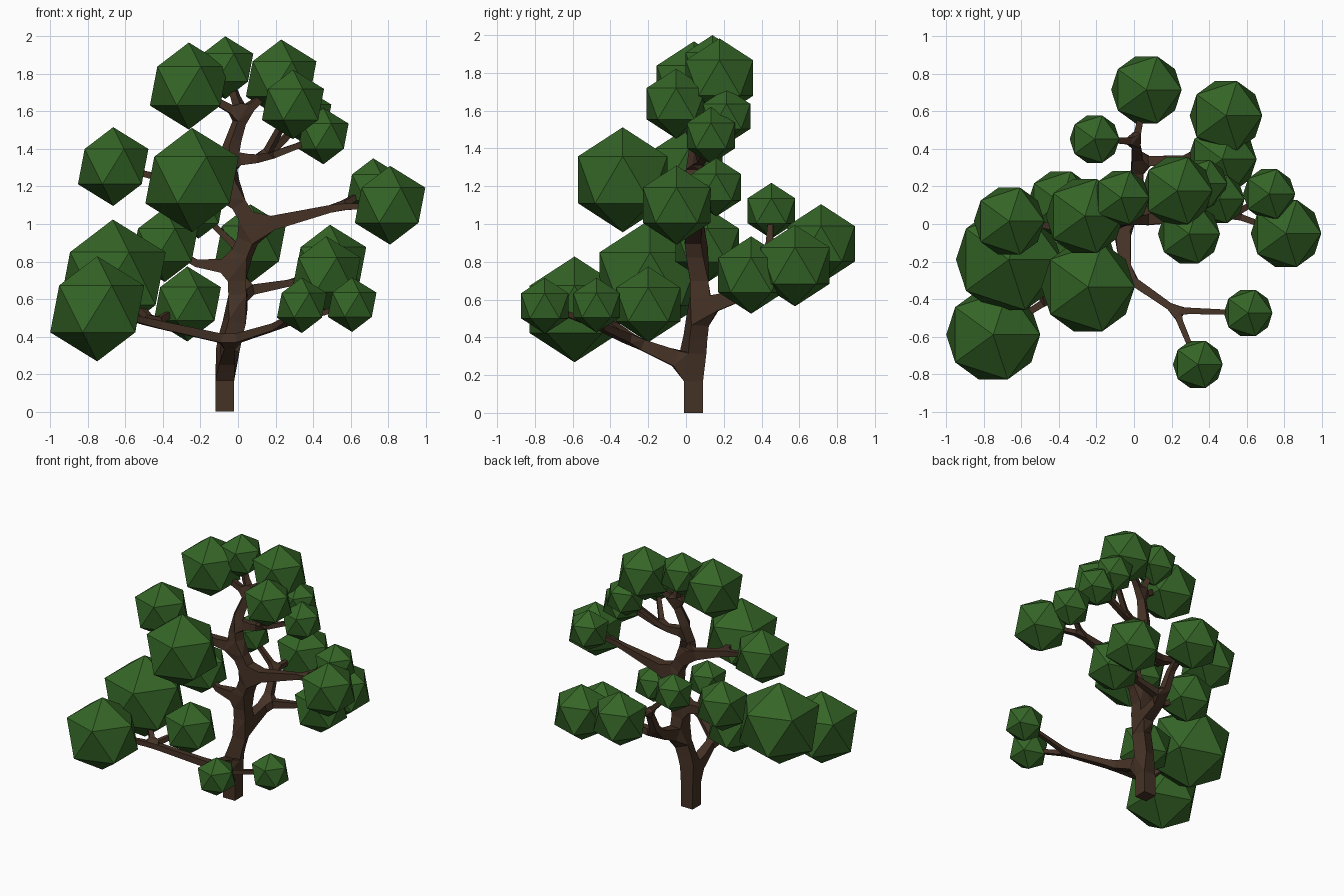
import bpy

if "Cube" in bpy.data.objects:
    bpy.data.objects.remove(bpy.data.objects["Cube"])

def material(name, rgb):
    m = bpy.data.materials.new(name)
    m.diffuse_color = (*rgb, 1)
    m.use_nodes = True
    m.node_tree.nodes["Principled BSDF"].inputs["Base Color"].default_value = m.diffuse_color
    return m

leaf = material("leaf_green", (0.035, 0.13, 0.02))
bark = material("bark_brown", (0.06, 0.032, 0.019))

# Leaf clumps: name -> x, y, z, radius
clumps = {
    "low_a": (-.75, -.59, .548, .28), "low_b": (-.667, -.19, .709, .315),
    "low_c": (-.27, -.2, .574, .2),
    "front_a": (.34, -.748, .567, .148), "front_b": (.608, -.474, .57, .145),
    "back_a": (.49, .577, .78, .216), "back_b": (.47, .345, .73, .205),
    "back_c": (.066, .715, .895, .21), "back_d": (-.21, .452, 1.07, .148),
    "mid": (-.39, .113, .888, .197),
    "right_a": (.81, -.05, 1.10, .21), "right_b": (.72, .16, 1.195, .155),
    "left_a": (-.245, -.335, 1.234, .278), "left_b": (-.665, .015, 1.306, .21),
    "crown_a": (-.262, .042, 1.735, .232), "crown_b": (-.068, .14, 1.833, .167),
    "crown_c": (.23, .177, 1.773, .21), "crown_d": (.293, -.052, 1.637, .185),
    "crown_e": (.455, .132, 1.468, .15), "crown_f": (.365, .215, 1.57, .148),
}
for name, (x, y, z, r) in clumps.items():
    bpy.ops.mesh.primitive_ico_sphere_add(subdivisions=1, radius=r, location=(x, y, z))
    ob = bpy.context.object
    ob.name = "foliage_" + name
    ob.data.materials.append(leaf)

# Branch skeleton: each node hangs on a parent node (x, y, z, half thickness)
verts, edges, radii, index = [], [], [], {}

def node(name, parent, x, y, z, r):
    index[name] = len(verts)
    verts.append((x, y, z))
    radii.append(r)
    if parent:
        edges.append((index[parent], index[name]))

# Trunk
node("t0", None, -.07, .04, 0, .05)
node("t1", "t0", -.07, .04, .25, .05)
node("t2", "t1", -.04, .05, .40, .05)
node("t3", "t2", .0, .07, .55, .048)
node("t4", "t3", -.01, .07, .77, .048)
node("t5", "t4", .08, .04, .98, .045)
node("t6", "t5", -.03, .04, 1.16, .04)
node("t7", "t6", -.06, .05, 1.34, .036)
node("t8", "t7", .02, .1, 1.58, .025)
# Low front limb with left and right forks
node("f1", "t1", -.04, -.28, .38, .025)
node("f2", "f1", -.45, -.4, .47, .02)
node("f3", "f1", .22, -.46, .46, .018)
# Back limb
node("b1", "t3", .02, .33, .64, .03)
node("b2", "b1", .01, .44, .86, .02)
node("b3", "b1", .3, .35, .69, .017)
# Side limbs
node("m1", "t4", -.22, .07, .79, .02)
node("r1", "t5", .53, .05, 1.09, .018)
node("l1", "t6", -.3, -.03, 1.22, .022)
node("c1", "t7", .14, .09, 1.35, .02)
# Twigs ending inside the clumps
for parent, ends in {"f2": "low_a low_b low_c", "f3": "front_a front_b",
                     "b2": "back_c back_d", "b3": "back_a back_b", "m1": "mid",
                     "r1": "right_a right_b", "l1": "left_a left_b",
                     "c1": "crown_d crown_e crown_f",
                     "t8": "crown_a crown_b crown_c"}.items():
    for e in ends.split():
        node(e, parent, *clumps[e][:3], .012)

mesh = bpy.data.meshes.new("trunk_and_branches")
mesh.from_pydata(verts, edges, [])
tree = bpy.data.objects.new("trunk_and_branches", mesh)
bpy.context.collection.objects.link(tree)
mesh.materials.append(bark)

# Square-section skin around the skeleton
bpy.ops.object.select_all(action='DESELECT')
bpy.context.view_layer.objects.active = tree
tree.select_set(True)
skin = tree.modifiers.new("Skin", 'SKIN')
skin.use_smooth_shade = False
for i, (sv, r) in enumerate(zip(mesh.skin_vertices[0].data, radii)):
    sv.radius = (r, r)
    sv.use_root = i == 0
